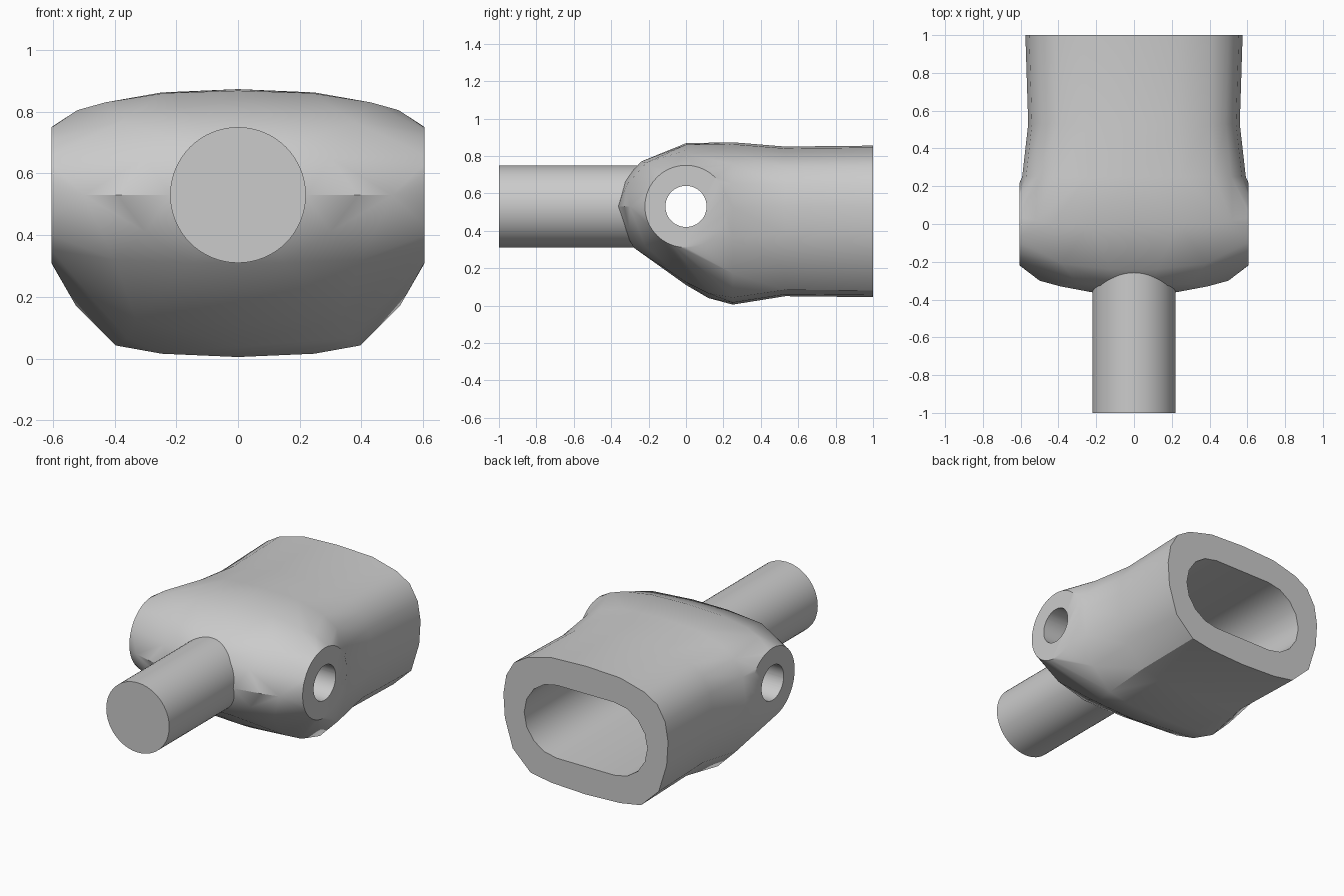
import bpy, bmesh, math
from mathutils import Matrix

cube = bpy.data.objects.get("Cube")
if cube:
    bpy.data.objects.remove(cube, do_unlink=True)

AXIS_Z = 0.53        # height of the rod and cross hole
BOSS_X = 0.605       # flat side faces

steel = bpy.data.materials.new("plain grey")
steel.use_nodes = True
grey = (0.6, 0.6, 0.6, 1)
steel.diffuse_color = grey
steel.node_tree.nodes["Principled BSDF"].inputs["Base Color"].default_value = grey


def make(name, bm):
    bmesh.ops.recalc_face_normals(bm, faces=bm.faces)
    mesh = bpy.data.meshes.new(name)
    bm.to_mesh(mesh)
    bm.free()
    mesh.materials.append(steel)
    obj = bpy.data.objects.new(name, mesh)
    bpy.context.collection.objects.link(obj)
    return obj


def cylinder(name, axis, radius, start, end, sides=64):
    bm = bmesh.new()
    bmesh.ops.create_cone(bm, cap_ends=True, segments=sides, radius1=radius,
                          radius2=radius, depth=end - start)
    mid = (start + end) / 2
    turn = Matrix.Rotation(math.pi / 2, 4, 'Y' if axis == 'x' else 'X')
    place = (mid, 0, AXIS_Z) if axis == 'x' else (0, mid, AXIS_Z)
    bmesh.ops.transform(bm, matrix=Matrix.Translation(place) @ turn, verts=bm.verts)
    return make(name, bm)


def bridge(bm, a, b):
    for i in range(len(a)):
        j = (i + 1) % len(a)
        bm.faces.new((a[i], a[j], b[j], b[i]))


def smooth(obj, angle):
    bpy.ops.object.select_all(action='DESELECT')
    obj.select_set(True)
    bpy.context.view_layer.objects.active = obj
    bpy.ops.object.shade_smooth_by_angle(angle=math.radians(angle))


# Sleeve cross-section: right half from top to bottom, then mirrored
half = [(0, .855), (.24, .845), (.41, .80), (.50, .745), (.555, .65), (.575, .53),
        (.565, .38), (.51, .2), (.385, .08), (.24, .055), (0, .045)]
outline = half + [(-x, z) for x, z in half[-2:0:-1]]


def section(bm, y, width, low, high):
    ring = []
    for x, z in outline:
        t = (z - .045) / .81
        ring.append(bm.verts.new((x * width / .575, y, low + t * (high - low))))
    return ring


# Rounded nose: key points of one half, wrapped together with the side bosses
nose = [(0, -.37, .53), (.22, -.362, .53), (.39, -.33, .53), (.5, -.3, .53),
        (.1, -.33, .67), (.3, -.315, .65), (.12, -.24, .77), (.38, -.21, .765),
        (0, 0, .868), (.24, 0, .86), (.43, 0, .83), (.52, .02, .805),
        (.1, -.33, .40), (.3, -.305, .41), (.15, -.28, .31), (.4, -.22, .32),
        (0, 0, .11), (.33, 0, .125), (0, .12, .04), (.36, .12, .065)]
bm = bmesh.new()
for side in (1, -1):
    for x, y, z in nose:
        bm.verts.new((side * x, y, z))
    for i in range(40):
        a = math.tau * i / 40
        bm.verts.new((side * BOSS_X, .22 * math.cos(a), AXIS_Z + .22 * math.sin(a)))
joint = section(bm, .25, .592, .005, .873)
bmesh.ops.remove_doubles(bm, verts=bm.verts, dist=1e-4)
bmesh.ops.convex_hull(bm, input=bm.verts)
bmesh.ops.delete(bm, geom=[v for v in bm.verts if not v.link_faces], context='VERTS')
back = [f for f in bm.faces if all(abs(v.co.y - .25) < 1e-4 for v in f.verts)]
bmesh.ops.delete(bm, geom=back, context='FACES')

# Sleeve behind the nose
waist = section(bm, .53, .56, .05, .85)
rear = section(bm, 1, .575, .045, .855)
bridge(bm, joint, waist)
bridge(bm, waist, rear)
bm.faces.new(rear)
body = make("socket_body", bm)

# Long rounded pocket open at the back
bm = bmesh.new()
rings = [[], []]
for ring, y in zip(rings, (.22, 1.2)):
    for sign in (1, -1):
        for i in range(9):
            a = -math.pi / 2 + math.pi * i / 8
            ring.append(bm.verts.new((sign * (.2 + .23 * math.cos(a)), y,
                                      .45 + sign * .23 * math.sin(a))))
    bm.faces.new(ring)
bridge(bm, *rings)
pocket = make("pocket_cutter", bm)

# Cross hole through both bosses
hole = cylinder("hole_cutter", 'x', .11, -1, 1, 48)

for cutter in (pocket, hole):
    cutter.hide_render = True
    cut = body.modifiers.new(cutter.name, 'BOOLEAN')
    cut.operation = 'DIFFERENCE'
    cut.solver = 'EXACT'
    cut.object = cutter
    bpy.context.view_layer.objects.active = body
    bpy.ops.object.modifier_apply(modifier=cut.name)
    bpy.data.objects.remove(cutter, do_unlink=True)
smooth(body, 32)

# Round rod at the front
rod = cylinder("front_rod", 'y', .22, -1, -.2)
smooth(rod, 30)
